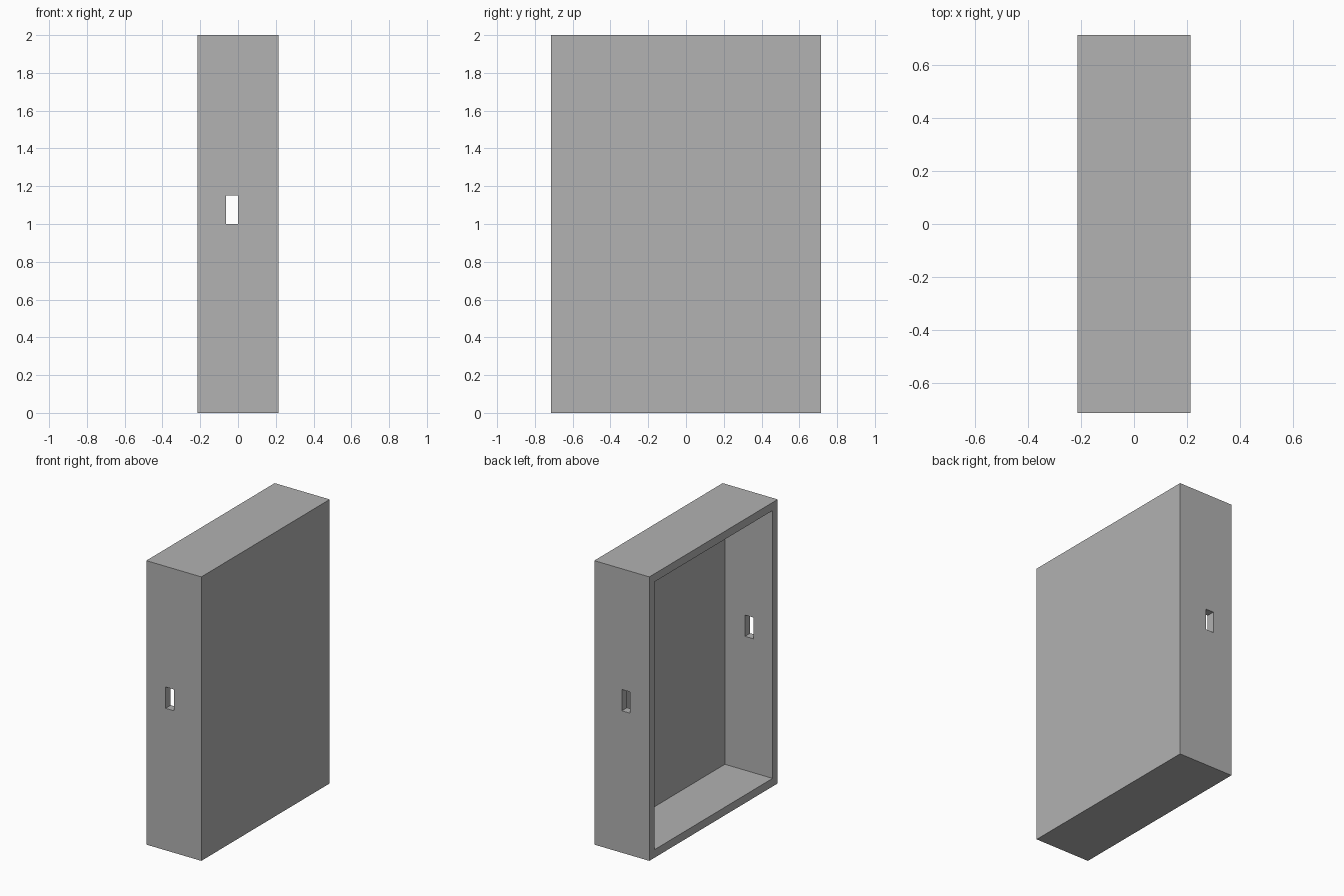
import bpy

default_cube = bpy.data.objects.get("Cube")
if default_cube:
    bpy.data.objects.remove(default_cube, do_unlink=True)

WIDTH, DEPTH, HEIGHT = 0.4286, 1.4286, 2.0
WALL = 0.057
HOLE_WIDTH, HOLE_HEIGHT, HOLE_BOTTOM = 0.064, 0.15, 1.0

grey = bpy.data.materials.new("plain grey")
grey.use_nodes = True
grey.diffuse_color = (0.445, 0.445, 0.445, 1)
grey.node_tree.nodes["Principled BSDF"].inputs["Base Color"].default_value = grey.diffuse_color


def box(name, centre, size):
    bpy.ops.mesh.primitive_cube_add(size=1, location=centre)
    obj = bpy.context.object
    obj.name = name
    obj.scale = size
    bpy.ops.object.transform_apply(location=True, rotation=False, scale=True)
    obj.data.materials.append(grey)
    return obj


def cut(target, cutter):
    cutter.hide_render = True
    mod = target.modifiers.new(cutter.name, 'BOOLEAN')
    mod.operation, mod.solver, mod.object = 'DIFFERENCE', 'EXACT', cutter
    bpy.context.view_layer.objects.active = target
    bpy.ops.object.modifier_apply(modifier=mod.name)
    bpy.data.objects.remove(cutter, do_unlink=True)


# Tray standing on edge, closed on the +x side
tray = box("tray", (0, 0, HEIGHT / 2), (WIDTH, DEPTH, HEIGHT))

# Hollow, open on the -x side
cut(tray, box("hollow_cutter", (-WALL, 0, HEIGHT / 2),
              (WIDTH, DEPTH - 2 * WALL, HEIGHT - 2 * WALL)))

# Matching slots through the front and back walls
cut(tray, box("slot_cutter", (-HOLE_WIDTH / 2, 0, HOLE_BOTTOM + HOLE_HEIGHT / 2),
              (HOLE_WIDTH, DEPTH * 2, HOLE_HEIGHT)))
